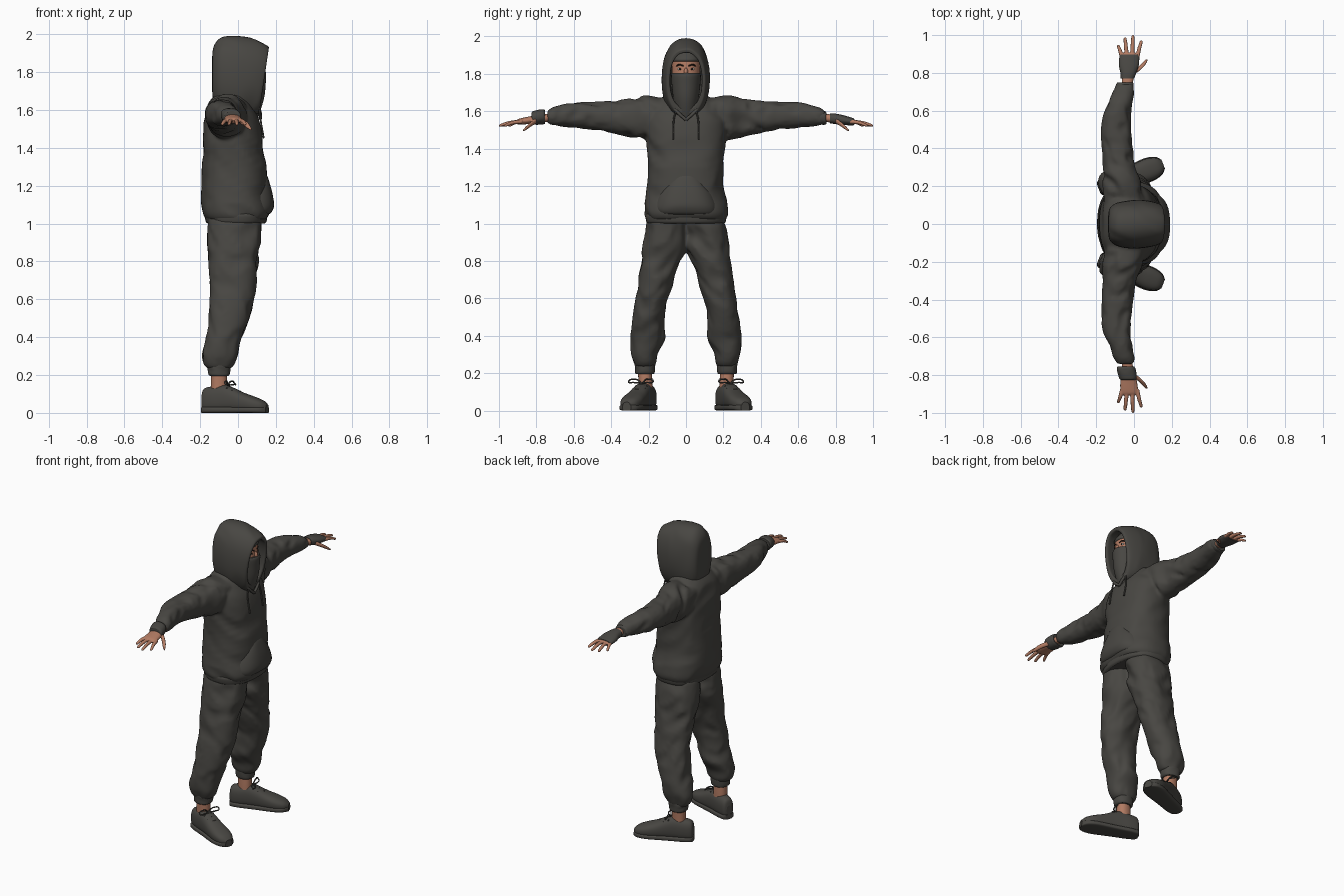
import bpy, bmesh, math
from mathutils import Vector, Matrix, noise

cube = bpy.data.objects.get("Cube")
if cube:
    bpy.data.objects.remove(cube, do_unlink=True)


def material(name, rgb):
    m = bpy.data.materials.new(name)
    m.use_nodes = True
    m.diffuse_color = (*rgb, 1)
    bsdf = m.node_tree.nodes["Principled BSDF"]
    bsdf.inputs["Base Color"].default_value = (*rgb, 1)
    bsdf.inputs["Roughness"].default_value = 0.9
    return m


CLOTH = material("charcoal cloth", (.065, .062, .055))
SKIN = material("skin", (.45, .2, .125))
WHITE = material("eye white", (.6, .57, .52))
DARK = material("dark brown", (.02, .012, .008))


def smooth_path(rows, steps):
    """Catmull-Rom interpolation between cross-section rows."""
    rows = [Vector(r) for r in rows]
    out = []
    for i in range(len(rows) - 1):
        a, b, c, d = rows[max(i - 1, 0)], rows[i], rows[i + 1], rows[min(i + 2, len(rows) - 1)]
        for s in range(steps):
            t = s / steps
            out.append(b + (c - a) * t / 2 + (a * 2 - b * 5 + c * 4 - d) * t * t / 2
                       + (b * 3 - a - c * 3 + d) * t ** 3 / 2)
    return out + [rows[-1]]


def loft(bm, axis, rows, side=1, power=2.2, fold=0, pitch=12, seed=0, segs=32, steps=5):
    """Tube of superellipse rings; a row is (position, centre a, centre b, radius a, radius b)."""
    rings = []
    for t, a, b, ra, rb in smooth_path(rows, steps):
        ring = []
        for i in range(segs):
            ang = math.tau * i / segs
            c, s = math.cos(ang), math.sin(ang)
            n = noise.noise(Vector((c * 1.3 + seed, s * 1.3, t * pitch + c * .8 + s * .5)))
            k = 1 + fold * (n + .5 - 1.5 * abs(n))
            u = a + ra * k * math.copysign(abs(c) ** (2 / power), c)
            v = b + rb * k * math.copysign(abs(s) ** (2 / power), s)
            x, y, z = {"x": (t, u, v), "y": (u, t, v), "z": (u, v, t)}[axis]
            ring.append(bm.verts.new((x, y * side, z)))
        rings.append(ring)
    for lo, hi in zip(rings, rings[1:]):
        for i in range(segs):
            j = (i + 1) % segs
            bm.faces.new((lo[i], lo[j], hi[j], hi[i]))
    bm.faces.new(rings[0])
    bm.faces.new(rings[-1])


def finish(name, bm, mat, voxel=0, matrix=None):
    bmesh.ops.recalc_face_normals(bm, faces=bm.faces)
    if matrix:
        bm.transform(matrix)
    me = bpy.data.meshes.new(name)
    bm.to_mesh(me)
    bm.free()
    me.materials.append(mat)
    for p in me.polygons:
        p.use_smooth = len(p.vertices) == 4
    ob = bpy.data.objects.new(name, me)
    bpy.context.collection.objects.link(ob)
    if voxel:
        r = ob.modifiers.new("blend", "REMESH")
        r.mode, r.voxel_size, r.use_smooth_shade = "VOXEL", voxel, True
        s = ob.modifiers.new("soften", "SMOOTH")
        s.factor, s.iterations = .5, 3
    return ob


def part(name, mat, axis, rows, **kw):
    bm = bmesh.new()
    loft(bm, axis, rows, **kw)
    return finish(name, bm, mat)


def ball(name, mat, centre, size):
    bm = bmesh.new()
    m = Matrix.Translation(centre) @ Matrix.Diagonal((*size, 1))
    bmesh.ops.create_uvsphere(bm, u_segments=16, v_segments=10, radius=1, matrix=m)
    ob = finish(name, bm, mat)
    ob.data.shade_smooth()


def cord(name, points, radius, mat=CLOTH):
    cu = bpy.data.curves.new(name, "CURVE")
    cu.dimensions, cu.bevel_depth, cu.bevel_resolution, cu.use_fill_caps = "3D", radius, 2, True
    sp = cu.splines.new("BEZIER")
    sp.bezier_points.add(len(points) - 1)
    for bp, co in zip(sp.bezier_points, points):
        bp.co = co
        bp.handle_left_type = bp.handle_right_type = "AUTO"
    cu.materials.append(mat)
    bpy.context.collection.objects.link(bpy.data.objects.new(name, cu))


SIDES = (("left", 1), ("right", -1))

# Hoodie body and sleeves, fused into one garment
torso = [(1.02, -.01, 0, .16, .21), (1.06, -.01, 0, .178, .222), (1.15, -.02, 0, .172, .212),
         (1.3, -.02, 0, .168, .2), (1.45, -.027, 0, .156, .21), (1.55, -.035, 0, .143, .21),
         (1.62, -.045, 0, .118, .18), (1.67, -.04, 0, .09, .13), (1.7, -.03, 0, .07, .09)]
sleeve = [(.1, -.05, 1.57, .11, .09), (.22, -.062, 1.566, .1, .115), (.3, -.077, 1.565, .085, .1),
          (.4, -.087, 1.57, .08, .083), (.5, -.095, 1.576, .077, .072), (.6, -.085, 1.58, .068, .066),
          (.7, -.055, 1.574, .055, .05), (.74, -.045, 1.57, .042, .034)]
bm = bmesh.new()
loft(bm, "z", torso, power=2.4, fold=.045, pitch=9, segs=48)
for word, s in SIDES:
    loft(bm, "y", sleeve, side=s, fold=.13, pitch=16, seed=s * 4)
finish("hoodie", bm, CLOTH, voxel=.01)
part("hoodie_hem", CLOTH, "z", [(1, -.01, 0, .15, .203), (1.01, -.01, 0, .16, .212),
     (1.04, -.01, 0, .165, .217), (1.055, -.01, 0, .16, .21)], power=2.4, segs=48)
part("front_pocket", CLOTH, "z", [(1.045, .03, 0, .13, .165), (1.06, .03, 0, .15, .175),
     (1.1, .03, 0, .16, .172), (1.17, .03, 0, .148, .145), (1.24, .03, 0, .128, .1),
     (1.265, .03, 0, .115, .085)], power=2.6, fold=.02, segs=48)

# Hood: outer shell that rolls over its rim and back inside
hood = [(-.137, 0, 1.79, .04, .08), (-.128, 0, 1.785, .085, .15), (-.09, 0, 1.78, .115, .2),
        (-.02, 0, 1.773, .128, .216), (.05, 0, 1.768, .126, .213), (.11, 0, 1.765, .118, .198),
        (.155, 0, 1.758, .106, .18), (.163, 0, 1.76, .095, .163), (.152, 0, 1.765, .084, .148),
        (.08, 0, 1.77, .09, .15), (0, 0, 1.77, .08, .13)]
bm = bmesh.new()
loft(bm, "x", hood, power=2.25, fold=.03, pitch=7, segs=48)
for v in bm.verts:
    if v.co.x > 0:
        v.co.x -= v.co.x * .9 * (1.93 - v.co.z)
finish("hood", bm, CLOTH)

# Head, face covering and cap under the hood
part("head", SKIN, "z", [(1.6, .03, 0, .05, .05), (1.7, .045, 0, .08, .07),
     (1.82, .045, 0, .085, .075), (1.89, .04, 0, .08, .07), (1.93, .03, 0, .05, .045)])
part("face_mask", CLOTH, "z", [(1.55, .04, 0, .06, .06), (1.62, .05, 0, .076, .062),
     (1.68, .055, 0, .086, .07), (1.75, .055, 0, .092, .077), (1.79, .055, 0, .094, .079),
     (1.805, .055, 0, .088, .077)], power=2)
part("under_cap", CLOTH, "z", [(1.865, .042, 0, .084, .075), (1.88, .042, 0, .09, .078),
     (1.92, .03, 0, .075, .065)])
ball("nose_bridge", SKIN, (.13, 0, 1.81), (.014, .011, .022))
for word, s in SIDES:
    ball(word + "_eye", WHITE, (.117, .032 * s, 1.826), (.009, .014, .007))
    ball(word + "_iris", DARK, (.124, .032 * s, 1.826), (.004, .006, .006))
    cord(word + "_eyebrow", [(.128, .014 * s, 1.843), (.122, .034 * s, 1.849),
                             (.108, .052 * s, 1.842)], .004, DARK)
    cord(word + "_drawstring", [(.112, .05 * s, 1.62), (.119, .066 * s, 1.55),
                                (.136, .068 * s, 1.45)], .005)
    cord(word + "_collar_edge", [(.1, .075 * s, 1.63), (.116, .04 * s, 1.59),
                                 (.118, 0, 1.555)], .009)

# Trousers: both legs fused at the hips
leg = [(1.03, -.015, .1, .135, .1), (.95, -.02, .108, .138, .11), (.86, -.022, .117, .135, .115),
       (.75, -.025, .15, .125, .096), (.65, -.026, .168, .118, .09), (.55, -.04, .193, .112, .083),
       (.45, -.06, .203, .1, .085), (.38, -.08, .205, .09, .09), (.31, -.095, .222, .092, .07),
       (.26, -.1, .22, .08, .06), (.235, -.1, .22, .06, .05)]
bm = bmesh.new()
for word, s in SIDES:
    loft(bm, "z", leg, side=s, fold=.1, pitch=11, seed=s * 7)
finish("trousers", bm, CLOTH, voxel=.01)

# Hands: the left one wears a fingerless wrap, the right sleeve is longer
palm = [(.72, -.04, 1.567, .026, .021), (.79, -.03, 1.56, .034, .022), (.84, -.028, 1.552, .045, .02),
        (.89, -.025, 1.545, .046, .016), (.905, -.025, 1.543, .036, .01)]
thumb = [(.8, 0, 1.55, .016, .014), (.83, .035, 1.53, .015, .013),
         (.855, .056, 1.51, .012, .01), (.872, .068, 1.497, .006, .005)]
fingers = [(-.062, -.082, .95), (-.037, -.047, .988), (-.01, -.006, 1), (.016, .037, .972)]
for word, s in SIDES:
    bm = bmesh.new()
    loft(bm, "y", palm, side=s)
    loft(bm, "y", thumb, side=s, segs=12)
    for base, tip, reach in fingers:
        mid = (base + tip) / 2
        loft(bm, "y", [(.875, base, 1.545, .012, .011), (.5 * (.875 + reach), mid, 1.54, .011, .01),
                       (reach - .01, tip, 1.526, .009, .008), (reach, tip, 1.523, .004, .004)],
             side=s, segs=12)
    finish(word + "_hand", bm, SKIN, voxel=.004)
    end = .75 if s > 0 else .825
    x = -.048 if s > 0 else -.032
    part(word + "_sleeve_cuff", CLOTH, "y",
         [(end - .07, x - .012, 1.57, .044, .036), (end - .055, x - .01, 1.57, .05, .04),
          (end - .01, x, 1.565, .046, .036), (end, x, 1.563, .038, .03)], side=s, fold=.06, pitch=30)
part("left_hand_wrap", CLOTH, "y", [(.77, -.035, 1.562, .036, .026), (.8, -.03, 1.559, .042, .028),
     (.84, -.027, 1.553, .052, .026), (.885, -.025, 1.546, .052, .021),
     (.898, -.025, 1.544, .049, .018)], fold=.03)

# Ankles, trouser cuffs and shoes turned outward
upper = [(0, 0, .06, .018, .03), (.012, 0, .066, .036, .062), (.06, 0, .071, .046, .07),
         (.12, 0, .075, .049, .074), (.17, 0, .068, .052, .066), (.23, 0, .055, .057, .052),
         (.29, 0, .045, .059, .041), (.34, 0, .036, .046, .03), (.366, 0, .03, .02, .015)]
sole = [(x, 0, .016, ry + .005, .016) for x, _, _, ry, _ in upper]
for word, s in SIDES:
    part(word + "_trouser_cuff", CLOTH, "z", [(.195, -.1, .22, .048, .046), (.205, -.1, .22, .056, .052),
         (.245, -.1, .22, .06, .055), (.26, -.1, .22, .055, .05)], side=s, fold=.04, pitch=30)
    part(word + "_ankle", SKIN, "z", [(.08, -.1, .217, .042, .036), (.15, -.1, .217, .043, .037),
         (.23, -.1, .22, .041, .038)], side=s)
    place = Matrix.Translation((-.187, .186 * s, 0)) @ Matrix.Rotation(math.radians(21) * s, 4, "Z")
    for label, rows, power in (("_shoe", upper, 2.5), ("_shoe_sole", sole, 4)):
        bm = bmesh.new()
        loft(bm, "x", rows, power=power)
        finish(word + label, bm, CLOTH, matrix=place)
    for i in range(3):
        x, top = .15 + .03 * i, .14 - .013 * i
        cord(word + "_lace", [place @ Vector((x, y, top - abs(y) * .3)) for y in (-.035, 0, .035)], .004)
    for w in (-1, 1):
        loop = [(.14, 0, .146), (.15, .035 * w, .168), (.155, .07 * w, .155),
                (.165, .035 * w, .15), (.142, 0, .146)]
        cord(word + "_lace_bow", [place @ Vector(p) for p in loop], .004)
